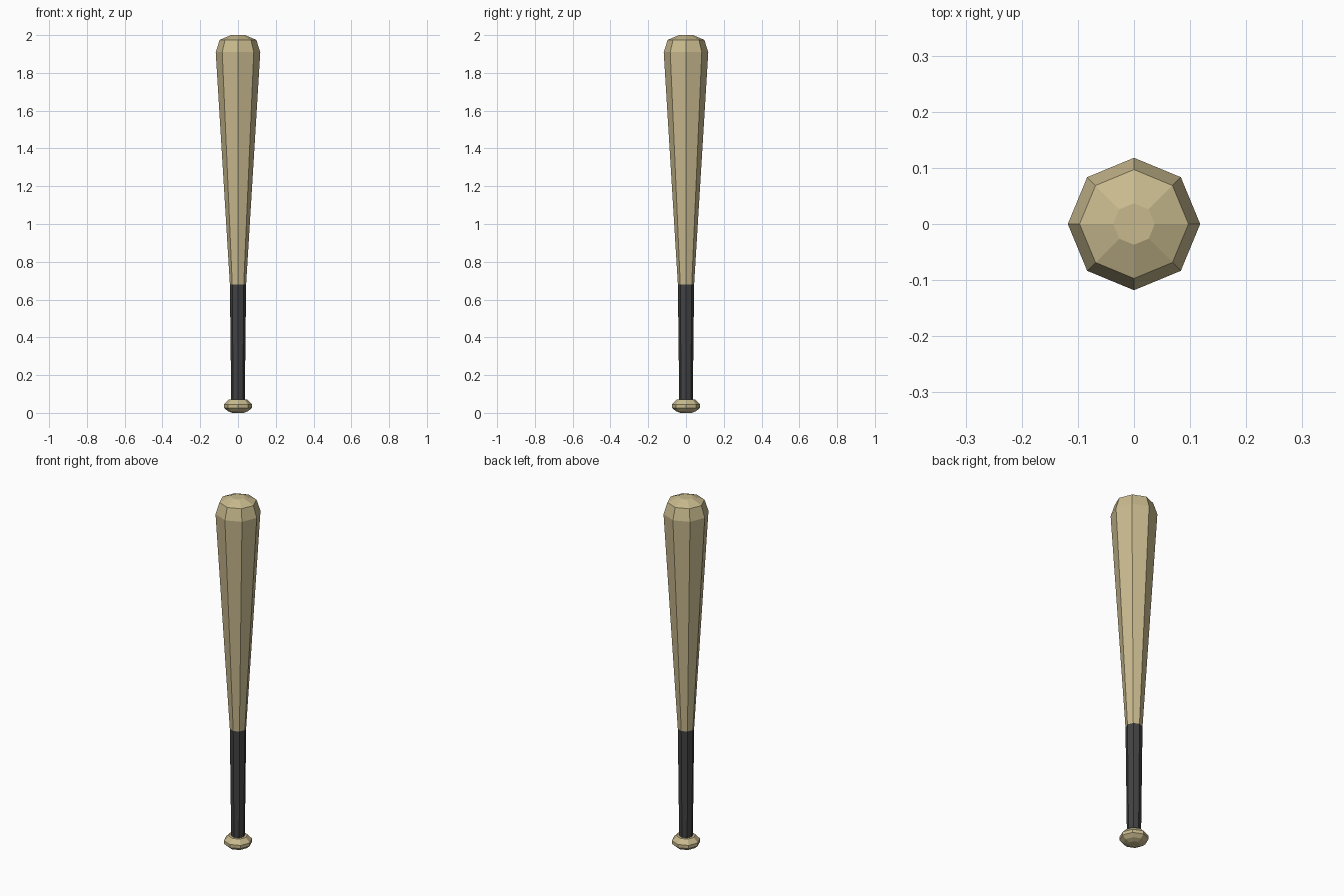
import bpy, bmesh
from math import cos, sin, pi

if "Cube" in bpy.data.objects:
    bpy.data.objects.remove(bpy.data.objects["Cube"])

SIDES = 8

def material(name, rgb):
    m = bpy.data.materials.new(name)
    m.diffuse_color = (*rgb, 1)
    m.use_nodes = True
    m.node_tree.nodes["Principled BSDF"].inputs["Base Color"].default_value = m.diffuse_color
    return m

def lathe(name, profile, mat):
    """Flat-faced octagonal turning from (radius, z) points, corners on the axes."""
    bm = bmesh.new()
    rings = [[bm.verts.new((r * cos(2 * pi * i / SIDES), r * sin(2 * pi * i / SIDES), z))
              for i in range(SIDES)] for r, z in profile]
    for a, b in zip(rings, rings[1:]):
        for i in range(SIDES):
            j = (i + 1) % SIDES
            bm.faces.new((a[i], a[j], b[j], b[i]))
    bm.faces.new(rings[0][::-1])
    bm.faces.new(rings[-1])
    me = bpy.data.meshes.new(name)
    bm.to_mesh(me)
    bm.free()
    me.materials.append(mat)
    ob = bpy.data.objects.new(name, me)
    bpy.context.collection.objects.link(ob)
    return ob

wood = material("wood", (0.58, 0.49, 0.27))
wrap = material("grip_wrap", (0.055, 0.055, 0.055))

# Knob at the handle end
lathe("knob", [(0.03, 0), (0.055, 0.01), (0.074, 0.027), (0.074, 0.045), (0.05, 0.07)], wood)
# Dark wrapped grip
lathe("grip", [(0.036, 0.07), (0.043, 0.68)], wrap)
# Tapered barrel with rounded tip
lathe("barrel", [(0.043, 0.68), (0.118, 1.91), (0.097, 1.975), (0.037, 2.0)], wood)
